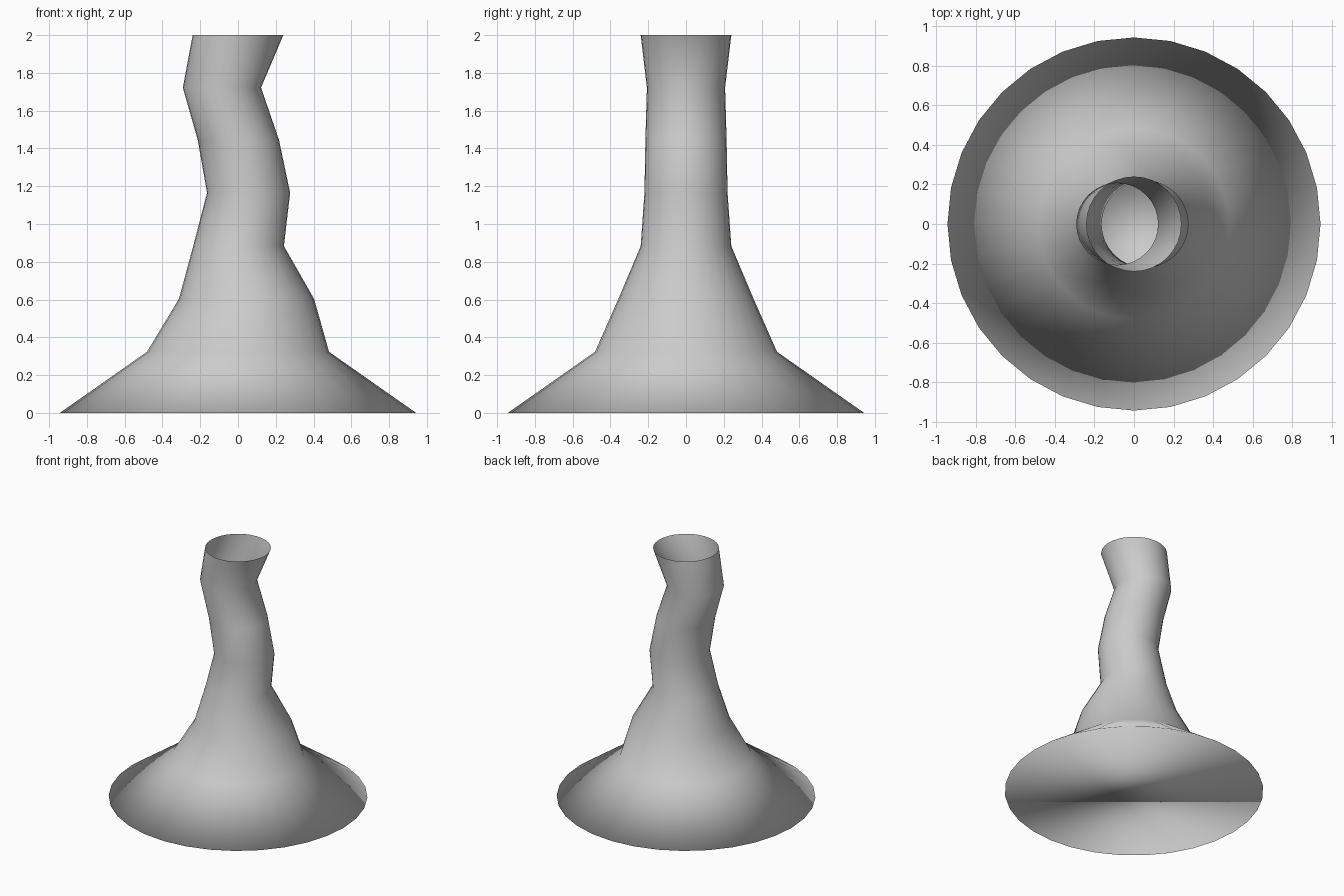
import bpy, bmesh
from math import cos, sin, pi

if "Cube" in bpy.data.objects:
    bpy.data.objects.remove(bpy.data.objects["Cube"])

SIDES = 32
# Horizontal rings: height, radius, sideways shift in x
RINGS = [(0.0, 0.943, 0.0), (0.323, 0.482, 0.0), (0.603, 0.358, 0.045),
         (0.883, 0.24, 0.003), (1.165, 0.22, 0.056), (1.445, 0.215, 0.002),
         (1.722, 0.207, -0.085), (2.0, 0.24, 0.0)]

# Crooked flared stem: rings joined by quads, open mouth at the top
bm = bmesh.new()
loops = [[bm.verts.new((dx + r * cos(2 * pi * i / SIDES), r * sin(2 * pi * i / SIDES), z))
          for i in range(SIDES)] for z, r, dx in RINGS]
for low, high in zip(loops, loops[1:]):
    for i in range(SIDES):
        j = (i + 1) % SIDES
        bm.faces.new((low[i], low[j], high[j], high[i]))

# Flat closed base
bm.faces.new(loops[0][::-1])

# Smooth shading throughout, including across the base rim
for f in bm.faces:
    f.smooth = True
mesh = bpy.data.meshes.new("crooked_stem")
bm.to_mesh(mesh)
bm.free()
bpy.context.collection.objects.link(bpy.data.objects.new("crooked_stem", mesh))
